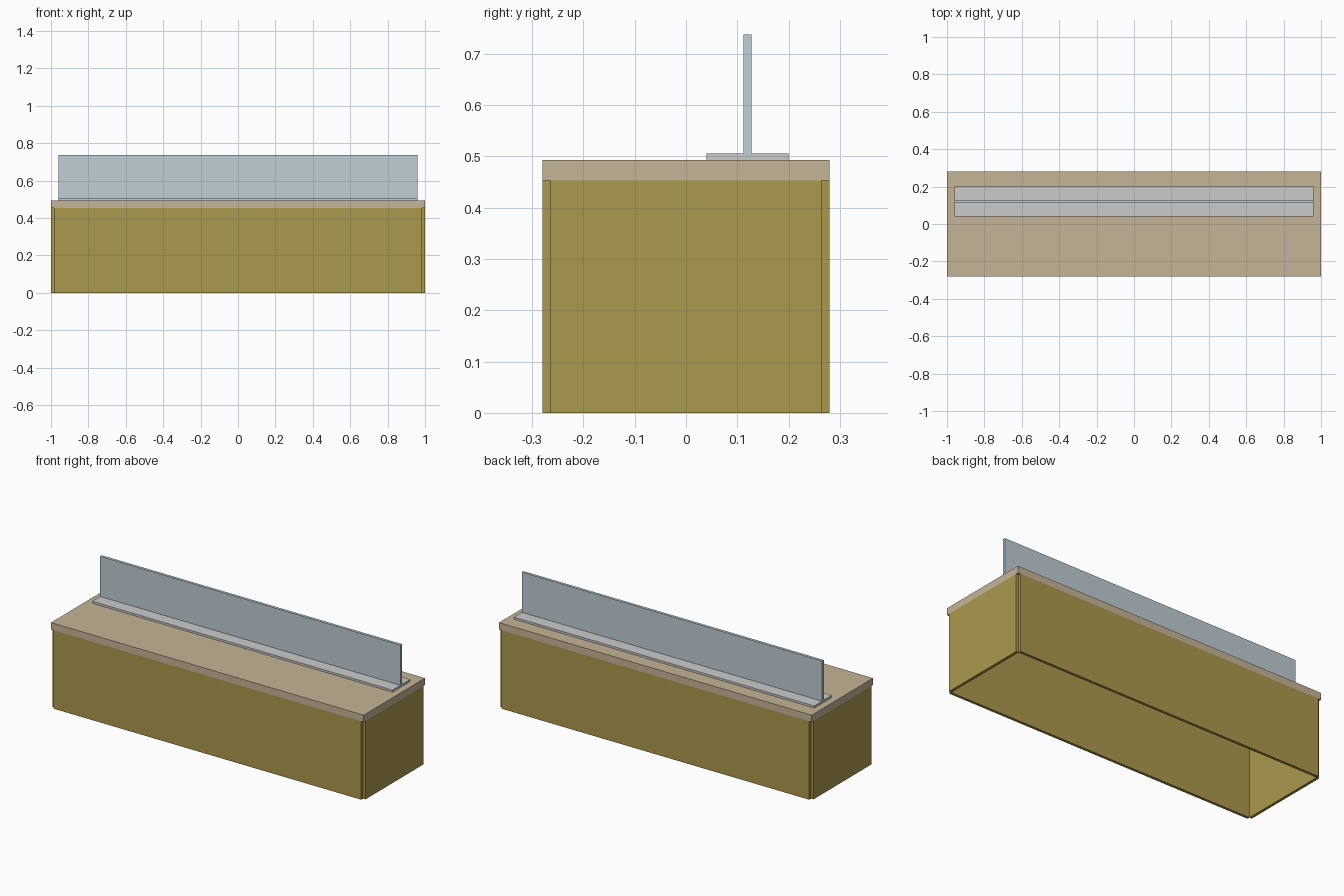
import bpy
import bmesh

if "Cube" in bpy.data.objects:
    bpy.data.objects.remove(bpy.data.objects["Cube"])


def material(name, rgb):
    mat = bpy.data.materials.new(name)
    mat.diffuse_color = (*rgb, 1.0)
    mat.use_nodes = True
    mat.node_tree.nodes["Principled BSDF"].inputs["Base Color"].default_value = mat.diffuse_color
    return mat


def prism(name, profile, x0, x1, mat=None):
    """Extrude a closed (y, z) outline along x."""
    bm = bmesh.new()
    face = bm.faces.new([bm.verts.new((x0, y, z)) for y, z in profile])
    ext = bmesh.ops.extrude_face_region(bm, geom=[face])
    verts = [g for g in ext["geom"] if isinstance(g, bmesh.types.BMVert)]
    bmesh.ops.translate(bm, verts=verts, vec=(x1 - x0, 0, 0))
    bmesh.ops.recalc_face_normals(bm, faces=bm.faces)
    mesh = bpy.data.meshes.new(name)
    bm.to_mesh(mesh)
    bm.free()
    obj = bpy.data.objects.new(name, mesh)
    bpy.context.collection.objects.link(obj)
    if mat:
        mesh.materials.append(mat)
    return obj


def box(name, x, y, z, mat=None):
    outline = [(y[0], z[0]), (y[1], z[0]), (y[1], z[1]), (y[0], z[1])]
    return prism(name, outline, x[0], x[1], mat)


wood = material("counter_wood", (0.56, 0.46, 0.31))
olive = material("panel_olive", (0.41, 0.32, 0.075))
glass = material("pale_glass", (0.52, 0.62, 0.66))

HX, HY = 1.0, 0.28        # half length and half depth
T = 0.016                 # panel thickness
BASE, TOP = 0.453, 0.493  # underside and top of the counter
RAIL_X = 0.96             # half length of rail and screen
SCREEN_Y = (0.112, 0.128)
SLOT, RAIL_TOP = 0.497, 0.505

# Cladding panels: open underneath, with a small notch at each corner
for label, s in (("front", -1), ("back", 1)):
    y = sorted((s * HY, s * (HY - T)))
    box(label + "_panel", (-HX + T, HX - T), y, (0, BASE), olive)
for label, s in (("left", -1), ("right", 1)):
    x = sorted((s * HX, s * (HX - T)))
    box(label + "_panel", x, (-HY + T, HY - T), (0, BASE), olive)

# Counter top
box("counter_top", (-HX, HX), (-HY, HY), (BASE, TOP), wood)

# Base rail with a slot for the screen
a, b = SCREEN_Y
prism("screen_rail",
      [(0.04, TOP), (0.20, TOP), (0.20, RAIL_TOP), (b, RAIL_TOP),
       (b, SLOT), (a, SLOT), (a, RAIL_TOP), (0.04, RAIL_TOP)],
      -RAIL_X, RAIL_X)

# Upright glass screen standing in the slot
box("glass_screen", (-RAIL_X, RAIL_X), SCREEN_Y, (SLOT, 0.737), glass)
